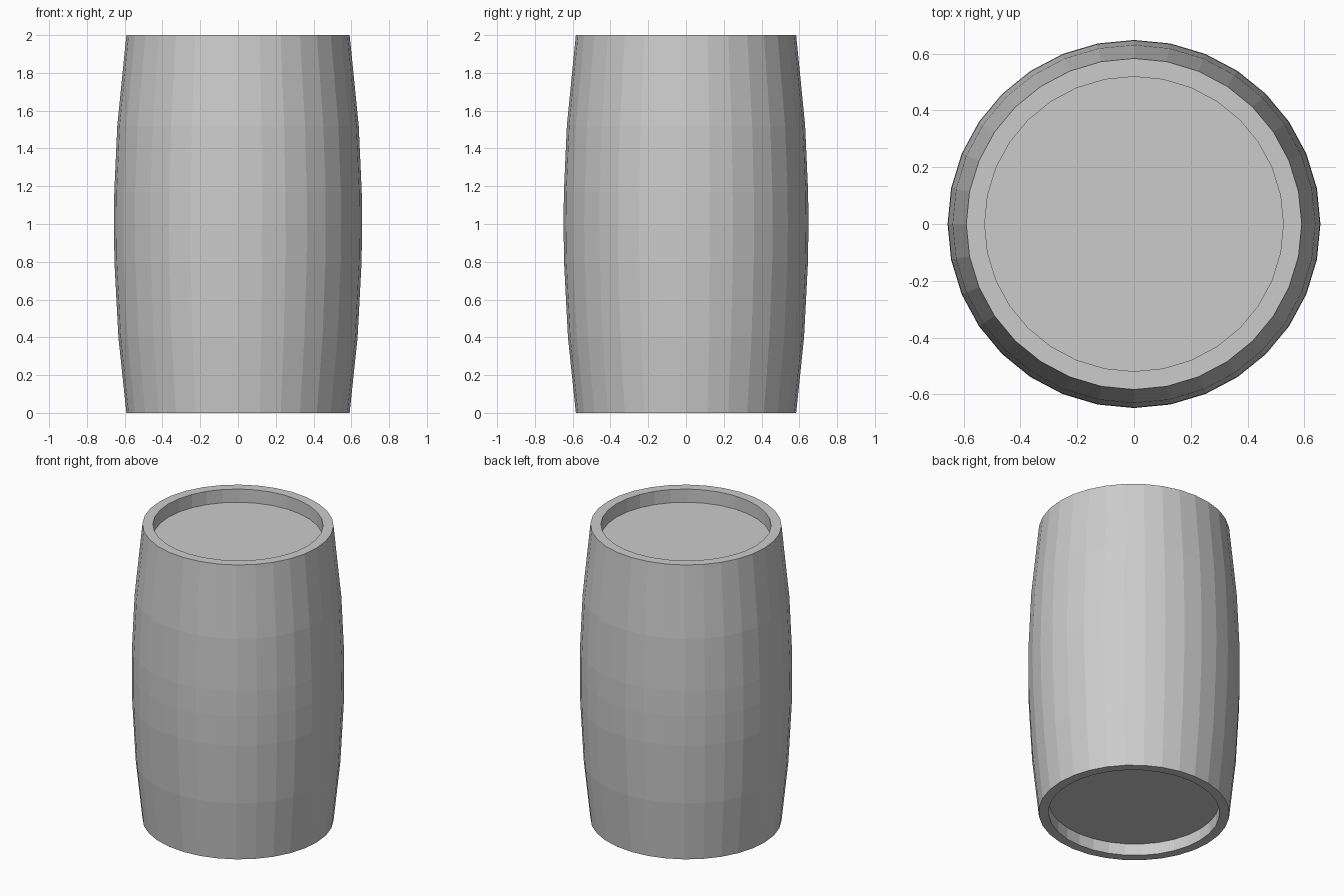
import bpy, bmesh
from math import cos, sin, tau

if "Cube" in bpy.data.objects:
    bpy.data.objects.remove(bpy.data.objects["Cube"])

SIDES = 32
Y_SCALE = 0.987  # the barrel is very slightly oval


def bulge(z):
    return 0.657 - 0.066 * (z - 1) ** 2


def lathe(name, profile):
    """Spin an (r, z) profile around z and cap both ends."""
    bm = bmesh.new()
    rings = [[bm.verts.new((r * cos(tau * i / SIDES),
                            r * Y_SCALE * sin(tau * i / SIDES), z))
              for i in range(SIDES)] for r, z in profile]
    for a, b in zip(rings, rings[1:]):
        for i in range(SIDES):
            j = (i + 1) % SIDES
            bm.faces.new((a[i], a[j], b[j], b[i]))
    bm.faces.new(rings[0])
    bm.faces.new(rings[-1])
    bmesh.ops.recalc_face_normals(bm, faces=bm.faces)
    mesh = bpy.data.meshes.new(name)
    bm.to_mesh(mesh)
    bm.free()
    obj = bpy.data.objects.new(name, mesh)
    bpy.context.collection.objects.link(obj)
    return obj


# Bulging staves between a recessed bottom head and a recessed top head
bottom_head = [(0.53, 0.08), (0.53, 0)]
staves = [(bulge(z), z) for z in (0, 0.4, 0.8, 1, 1.17, 1.52, 2)]
top_head = [(0.526, 2), (0.526, 1.91)]
lathe("barrel", bottom_head + staves + top_head)
